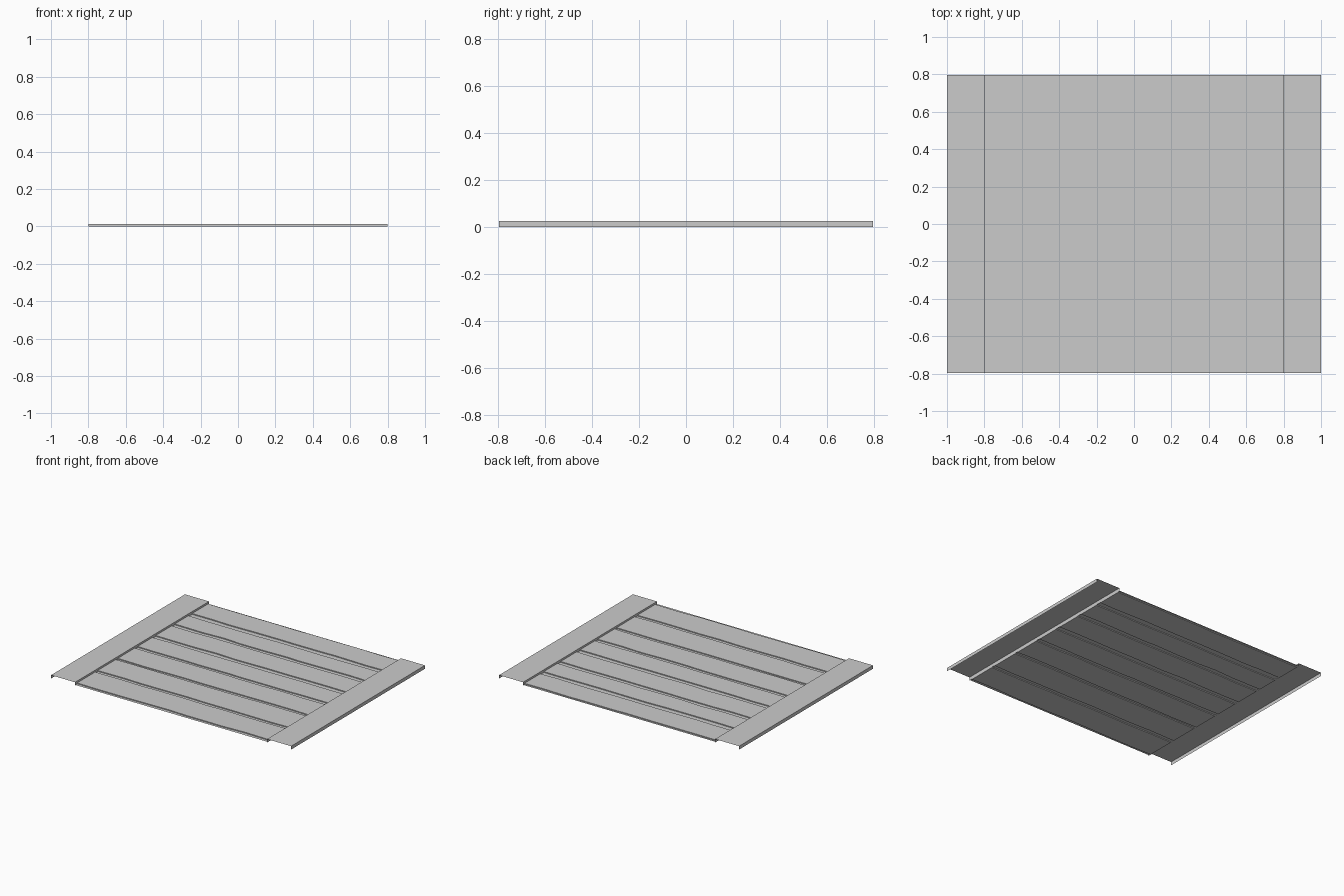
import bpy, bmesh, random

if "Cube" in bpy.data.objects:
    bpy.data.objects.remove(bpy.data.objects["Cube"])

random.seed(4)
HALF_X, HALF_Y = 0.798, 0.797
TOP = 0.0256         # top of the side rails
PLANK_TOP = 0.013


def make_object(name, bm):
    mesh = bpy.data.meshes.new(name)
    bm.to_mesh(mesh)
    bm.free()
    obj = bpy.data.objects.new(name, mesh)
    bpy.context.collection.objects.link(obj)
    return obj


def worn_edge(y, wear, steps=9):
    """Nearly straight edge with small random dents."""
    width = 2 * HALF_X / steps
    pts = [(-HALF_X, y)]
    for k in range(1, steps):
        x = -HALF_X + width * (k + random.uniform(-0.3, 0.3))
        pts.append((x, y + random.uniform(-wear, wear)))
    return pts + [(HALF_X, y)]


# Planks: front and back edge of each
planks = [(-0.774, -0.56), (-0.53, -0.314), (-0.29, -0.087), (-0.055, 0.121),
          (0.161, 0.351), (0.388, 0.551), (0.594, 0.783)]
for i, (y0, y1) in enumerate(planks):
    bm = bmesh.new()
    outline = worn_edge(y0, 0.005) + worn_edge(y1, 0.004)[::-1]
    face = bm.faces.new([bm.verts.new((x, y, 0)) for x, y in outline])
    ext = bmesh.ops.extrude_face_region(bm, geom=[face], use_keep_orig=True)
    top = [v for v in ext["geom"] if isinstance(v, bmesh.types.BMVert)]
    bmesh.ops.translate(bm, verts=top, vec=(0, 0, PLANK_TOP))
    bmesh.ops.recalc_face_normals(bm, faces=bm.faces[:])
    make_object(f"plank_{i + 1}", bm)

# Thin backing sheet seen in the gaps
bm = bmesh.new()
bm.faces.new([bm.verts.new((sx * HALF_X, sy * HALF_Y, 0.006))
              for sx, sy in ((-1, -1), (1, -1), (1, 1), (-1, 1))])
make_object("backing_sheet", bm)

# Side rails: open channels with a top and two walls
for name, s in (("left_rail", -1), ("right_rail", 1)):
    bm = bmesh.new()
    profile = [(0.8, 0), (0.8, TOP), (1.0, TOP), (1.0, 0)]
    rows = [[bm.verts.new((s * x, y, z)) for x, z in profile] for y in (-HALF_Y, HALF_Y)]
    for k in range(3):
        f = [rows[0][k], rows[0][k + 1], rows[1][k + 1], rows[1][k]]
        bm.faces.new(f if s > 0 else f[::-1])
    make_object(name, bm)
